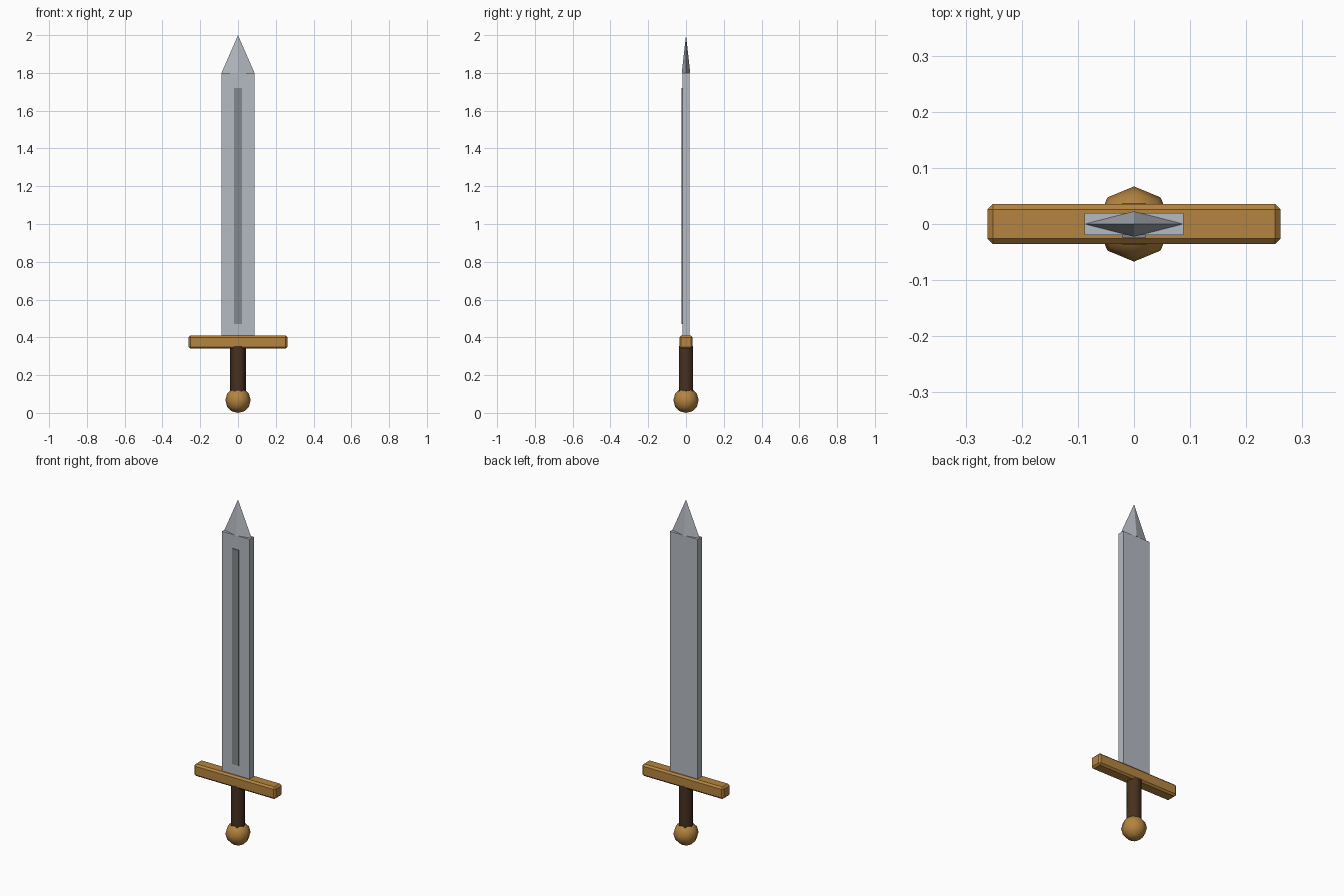
import bpy, bmesh, math
from mathutils import Matrix

old = bpy.data.objects.get("Cube")
if old:
    bpy.data.objects.remove(old, do_unlink=True)


def material(name, r, g, b):
    m = bpy.data.materials.new(name)
    m.use_nodes = True
    m.diffuse_color = (r, g, b, 1)
    bsdf = next(n for n in m.node_tree.nodes if n.type == 'BSDF_PRINCIPLED')
    bsdf.inputs["Base Color"].default_value = (r, g, b, 1)
    return m


def finish(name, bm, mat, smooth=False):
    mesh = bpy.data.meshes.new(name)
    bmesh.ops.recalc_face_normals(bm, faces=bm.faces)
    for f in bm.faces:
        f.smooth = smooth and len(f.verts) < 5
    bm.to_mesh(mesh)
    bm.free()
    mesh.materials.append(mat)
    ob = bpy.data.objects.new(name, mesh)
    bpy.context.collection.objects.link(ob)
    return ob


def box(name, mat, half_x, y0, y1, z0, z1):
    bm = bmesh.new()
    m = Matrix.Translation((0, (y0 + y1) / 2, (z0 + z1) / 2)) @ \
        Matrix.Diagonal((2 * half_x, y1 - y0, z1 - z0, 1))
    bmesh.ops.create_cube(bm, size=1, matrix=m)
    return finish(name, bm, mat)


def cone(name, mat, sides, r0, r1, z0, z1, scale_y=1, turn=0, smooth=False):
    bm = bmesh.new()
    m = Matrix.Translation((0, 0, (z0 + z1) / 2)) @ \
        Matrix.Diagonal((1, scale_y, 1, 1)) @ Matrix.Rotation(turn, 4, 'Z')
    bmesh.ops.create_cone(bm, cap_ends=True, segments=sides, radius1=r0,
                          radius2=r1, depth=z1 - z0, matrix=m)
    return finish(name, bm, mat, smooth)


steel = material("steel", 0.46, 0.49, 0.54)
dark_steel = material("dark steel", 0.23, 0.245, 0.27)
brass = material("brass", 0.46, 0.23, 0.05)
leather = material("dark leather", 0.062, 0.03, 0.014)

# Blade, four-sided point and raised strip on the front
box("blade", steel, 0.0885, -0.0195, 0.0195, 0.40, 1.80)
cone("blade_tip", steel, 4, 0.0875, 0, 1.80, 2.0, scale_y=0.257)
box("blade_strip", dark_steel, 0.021, -0.0245, -0.019, 0.47, 1.72)

# Crossguard with chamfered edges
guard = box("crossguard", brass, 0.2615, -0.0355, 0.0355, 0.34, 0.41)
bevel = guard.modifiers.new("chamfer", 'BEVEL')
bevel.width = 0.01
bevel.segments = 1

# Six-sided grip
cone("grip", leather, 6, 0.042, 0.042, 0.09, 0.353,
     turn=math.pi / 2, smooth=True)

# Round pommel
bm = bmesh.new()
bmesh.ops.create_uvsphere(bm, u_segments=8, v_segments=6, radius=0.067,
                          matrix=Matrix.Translation((0, 0, 0.067)))
finish("pommel", bm, brass, smooth=True)
